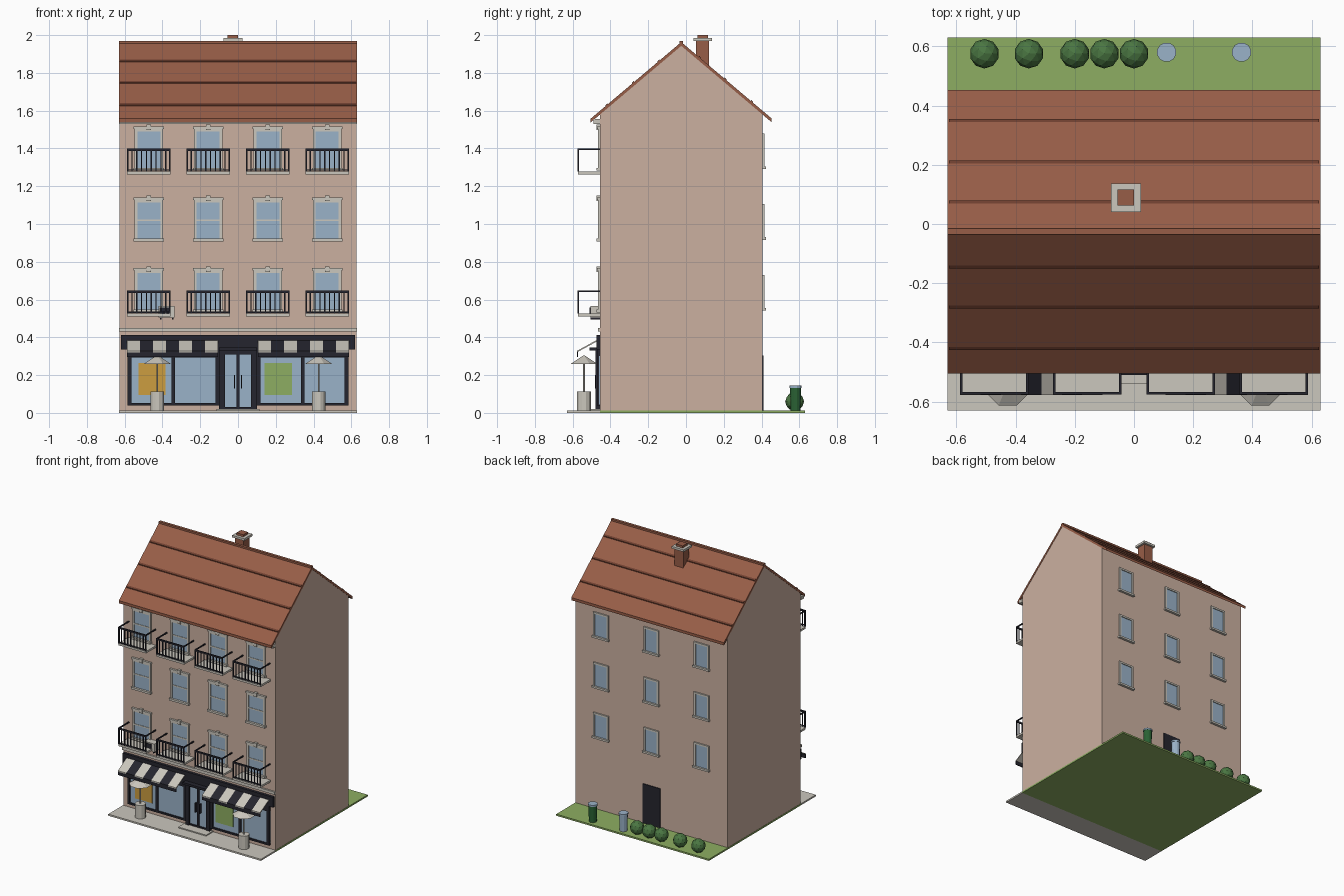
import bpy, bmesh, math
from mathutils import Matrix, Vector

cube = bpy.data.objects.get("Cube")
if cube:
    bpy.data.objects.remove(cube, do_unlink=True)


def material(name, *rgb):
    lin = [((c / 255 + 0.055) / 1.055) ** 2.4 for c in rgb] + [1]
    m = bpy.data.materials.new(name)
    m.use_nodes = True
    m.diffuse_color = lin
    m.node_tree.nodes["Principled BSDF"].inputs["Base Color"].default_value = lin
    return m


WALL = material("pink_plaster", 203, 176, 160)
ROOF = material("roof_brick", 151, 93, 71)
EDGE = material("dark_tile", 112, 64, 48)
STONE = material("pale_stone", 203, 199, 189)
DARK = material("dark_metal", 37, 37, 46)
GLASS = material("window_glass", 154, 178, 200)
LAWN = material("lawn_green", 141, 174, 98)
BUSH = material("bush_green", 74, 118, 66)
BIN = material("bin_green", 42, 98, 52)
ORANGE = material("poster_orange", 204, 158, 64)


def finish(name, bm, mat):
    bmesh.ops.recalc_face_normals(bm, faces=bm.faces)
    me = bpy.data.meshes.new(name)
    bm.to_mesh(me)
    bm.free()
    me.materials.append(mat)
    ob = bpy.data.objects.new(name, me)
    bpy.context.collection.objects.link(ob)
    return ob


def boxes(name, mat, *ranges):
    """One object from boxes given as (x0, x1, y0, y1, z0, z1)."""
    bm = bmesh.new()
    for x0, x1, y0, y1, z0, z1 in ranges:
        m = Matrix.Translation(((x0 + x1) / 2, (y0 + y1) / 2, (z0 + z1) / 2))
        bmesh.ops.create_cube(bm, size=1, matrix=m @ Matrix.Diagonal((x1 - x0, y1 - y0, z1 - z0, 1)))
    return finish(name, bm, mat)


def prism(name, mat, profile, x0, x1):
    """Extrude a (y, z) profile along x."""
    bm = bmesh.new()
    face = bm.faces.new([bm.verts.new((x0, y, z)) for y, z in profile])
    new = bmesh.ops.extrude_face_region(bm, geom=[face])["geom"]
    bmesh.ops.translate(bm, vec=(x1 - x0, 0, 0), verts=[v for v in new if isinstance(v, bmesh.types.BMVert)])
    return finish(name, bm, mat)


def cone(name, mat, x, y, z0, z1, r0, r1, sides):
    bm = bmesh.new()
    m = Matrix.Translation((x, y, (z0 + z1) / 2)) @ Matrix.Rotation(math.pi / sides, 4, "Z")
    bmesh.ops.create_cone(bm, cap_ends=True, segments=sides, radius1=r0, radius2=r1, depth=z1 - z0, matrix=m)
    return finish(name, bm, mat)


W, FRONT, BACK, RIDGE = 0.63, -0.455, 0.405, -0.025
SLOPE = 0.845


def roof_z(y):
    return 1.963 - SLOPE * abs(y - RIDGE)


# Ground
boxes("lawn", LAWN, (-W, W, FRONT, W, 0, 0.012))
boxes("pavement", STONE, (-W, W, -W, FRONT, 0, 0.012))
boxes("door_step", STONE, (-0.115, 0.115, -0.54, FRONT, 0, 0.02))

# House body with gables
prism("house_walls", WALL,
      [(FRONT, 0.01), (BACK, 0.01), (BACK, roof_z(BACK) - 0.015),
       (RIDGE, 1.948), (FRONT, roof_z(FRONT) - 0.015)], -W + 0.002, W - 0.002)
boxes("upper_cornice", STONE, (-W, W, -0.49, FRONT, 1.53, 1.555))
boxes("floor_band", STONE, (-W, W, -0.467, FRONT, 0.43, 0.45))

# Roof slabs, tile courses and ridge
for side, eave, courses in (("front", -0.505, (-0.145, -0.28, -0.42)), ("back", 0.452, (0.075, 0.21, 0.35))):
    prism(side + "_roof", ROOF,
          [(RIDGE, 1.963), (eave, roof_z(eave)), (eave, roof_z(eave) - 0.02), (RIDGE, 1.943)], -W, W)
    for y in courses:
        a, b = y - 0.005, y + 0.005
        prism(side + "_tile_course", EDGE,
              [(a, roof_z(a) - 0.003), (b, roof_z(b) - 0.003), (b, roof_z(b) + 0.006), (a, roof_z(a) + 0.006)],
              -W + 0.005, W - 0.005)
boxes("roof_ridge", ROOF, (-W, W, RIDGE - 0.01, RIDGE + 0.01, 1.945, 1.968))

# Chimney
boxes("chimney_stack", ROOF, (-0.063, 0.008, 0.053, 0.122, 1.8, 1.968))
boxes("chimney_cap", STONE, (-0.077, 0.023, 0.041, 0.137, 1.968, 1.984))
boxes("chimney_pot", ROOF, (-0.055, 0.0, 0.062, 0.117, 1.984, 2.0))

COLUMNS = (-0.472, -0.158, 0.158, 0.472)


def front_window(x, z):
    """Sash window standing on a sill at height z."""
    boxes("front_window_glass", GLASS, (x - 0.062, x + 0.062, FRONT - 0.004, FRONT, z + 0.01, z + 0.215))
    y = FRONT - 0.01
    boxes("front_window_frame", STONE,
          (x - 0.075, x - 0.061, y, FRONT, z, z + 0.22), (x + 0.061, x + 0.075, y, FRONT, z, z + 0.22),
          (x - 0.061, x + 0.061, y, FRONT, z + 0.205, z + 0.22),
          (x - 0.061, x + 0.061, y + 0.003, FRONT, z + 0.105, z + 0.114),
          (x - 0.08, x + 0.08, FRONT - 0.02, FRONT, z - 0.003, z + 0.012),
          (x - 0.08, x + 0.08, FRONT - 0.015, FRONT, z + 0.218, z + 0.231),
          (x - 0.012, x + 0.012, FRONT - 0.018, FRONT, z + 0.212, z + 0.241))


def balcony(x, z):
    """Slab with an open-sided rail and front balusters."""
    h, y = 0.115, -0.575
    boxes("balcony_slab", STONE, (x - h, x + h, y + 0.002, FRONT, z, z + 0.015))
    top = z + 0.137
    bars = [(x - h, x + h, y, y + 0.008, top - 0.012, top), (x - h, x + h, y, y + 0.006, z + 0.02, z + 0.027)]
    for s in (-1, 1):
        e = x + s * (h - 0.004)
        bars.append((e - 0.004, e + 0.004, y, FRONT, top - 0.008, top))
        bars.append((e - 0.004, e + 0.004, y, y + 0.008, z + 0.015, top))
    for i in range(1, 9):
        c = x - h + i * 2 * h / 9
        bars.append((c - 0.003, c + 0.003, y + 0.001, y + 0.007, z + 0.015, top))
    boxes("balcony_rail", DARK, *bars)


for x in COLUMNS:
    for sill in (0.535, 0.91, 1.285):
        front_window(x, sill)
    balcony(x, 0.51)
    balcony(x, 1.262)

# Wall cooling unit
boxes("cooling_unit", STONE, (-0.42, -0.335, -0.505, FRONT, 0.505, 0.565))
boxes("cooling_fan", DARK, (-0.415, -0.36, -0.51, -0.504, 0.522, 0.557))
boxes("cooling_brackets", DARK, *[(c - 0.004, c + 0.004, -0.505, FRONT, 0.494, 0.505) for c in (-0.41, -0.345)])

# Shopfront fascia, display windows and posters
boxes("shop_fascia", DARK, (-0.62, 0.62, -0.475, FRONT, 0.335, 0.412))
for s, name, poster in ((-1, "right", ORANGE), (1, "left", LAWN)):
    lo, hi = (-0.585, -0.1) if s < 0 else (0.1, 0.585)
    mid = (lo + hi) / 2
    boxes(name + "_shop_glass", GLASS, (lo, hi, FRONT - 0.006, FRONT, 0.045, 0.3))
    y = FRONT - 0.015
    posts = [(c - 0.01, c + 0.01, y, FRONT, 0.04, 0.335) for c in (lo + 0.01, mid, hi - 0.01)]
    boxes(name + "_shop_frame", DARK, *posts,
          (lo, hi, y, FRONT, 0.04, 0.053), (lo, hi, y, FRONT, 0.292, 0.335))
    px = -0.455 if s < 0 else 0.213
    boxes(name + "_poster", poster, (px - 0.072, px + 0.072, FRONT - 0.009, FRONT - 0.005, 0.095, 0.263))

    # Striped awning
    start, step = (-0.587 if s < 0 else 0.106), 0.0687
    for i in range(7):
        mat = DARK if i % 2 else STONE
        prism(name + "_awning_stripe", mat,
              [(-0.465, 0.39), (-0.578, 0.328), (-0.578, 0.32), (-0.465, 0.382)],
              start + i * step, start + (i + 1) * step)
    boxes(name + "_awning_valance", DARK, (start, start + 7 * step, -0.577, -0.571, 0.295, 0.322))

    # Parasol on a round base
    x, y = s * 0.427, -0.54
    cone("parasol_base", STONE, x, y, 0.012, 0.112, 0.037, 0.037, 12)
    cone("parasol_pole", STONE, x, y, 0.1, 0.3, 0.005, 0.005, 8)
    cone("parasol_canopy", STONE, x, y, 0.258, 0.305, 0.079, 0.003, 8)

# Entrance with glazed double doors
boxes("entrance_frame", DARK, (-0.1, -0.07, -0.478, FRONT, 0.015, 0.345),
      (0.07, 0.1, -0.478, FRONT, 0.015, 0.345), (-0.07, 0.07, -0.478, FRONT, 0.31, 0.345),
      (-0.008, 0.008, -0.472, FRONT, 0.015, 0.31), (-0.07, 0.07, -0.472, FRONT, 0.015, 0.03))
boxes("entrance_header", DARK, (-0.1, 0.1, -0.51, FRONT, 0.33, 0.345))
boxes("entrance_glass", GLASS, (-0.07, 0.07, -0.463, FRONT, 0.025, 0.31))
boxes("door_handles", DARK, *[(c - 0.003, c + 0.003, -0.482, -0.462, 0.13, 0.2) for c in (-0.018, 0.018)])

# Rear windows and door
for x in (-0.415, 0, 0.415):
    for z in (0.545, 0.92, 1.295):
        boxes("rear_window_glass", GLASS, (x - 0.05, x + 0.05, BACK, BACK + 0.004, z + 0.01, z + 0.175))
        y = BACK + 0.01
        boxes("rear_window_frame", STONE,
              (x - 0.062, x - 0.048, BACK, y, z, z + 0.185), (x + 0.048, x + 0.062, BACK, y, z, z + 0.185),
              (x - 0.048, x + 0.048, BACK, y, z + 0.172, z + 0.185),
              (x - 0.068, x + 0.068, BACK, BACK + 0.018, z - 0.004, z + 0.01))
boxes("rear_door", DARK, (-0.073, 0.073, BACK, BACK + 0.006, 0.012, 0.305))

# Hedge bushes
for x in (-0.505, -0.355, -0.2, -0.1, 0):
    bm = bmesh.new()
    bmesh.ops.create_icosphere(bm, subdivisions=2, radius=0.05, matrix=Matrix.Translation((x, 0.575, 0.06)))
    finish("bush", bm, BUSH)

# Bins with pale lids
for x, mat in ((0.11, GLASS), (0.363, BIN)):
    cone("bin_body", mat, x, 0.58, 0.012, 0.132, 0.027, 0.03, 12)
    cone("bin_lid", GLASS, x, 0.58, 0.132, 0.144, 0.033, 0.033, 12)
